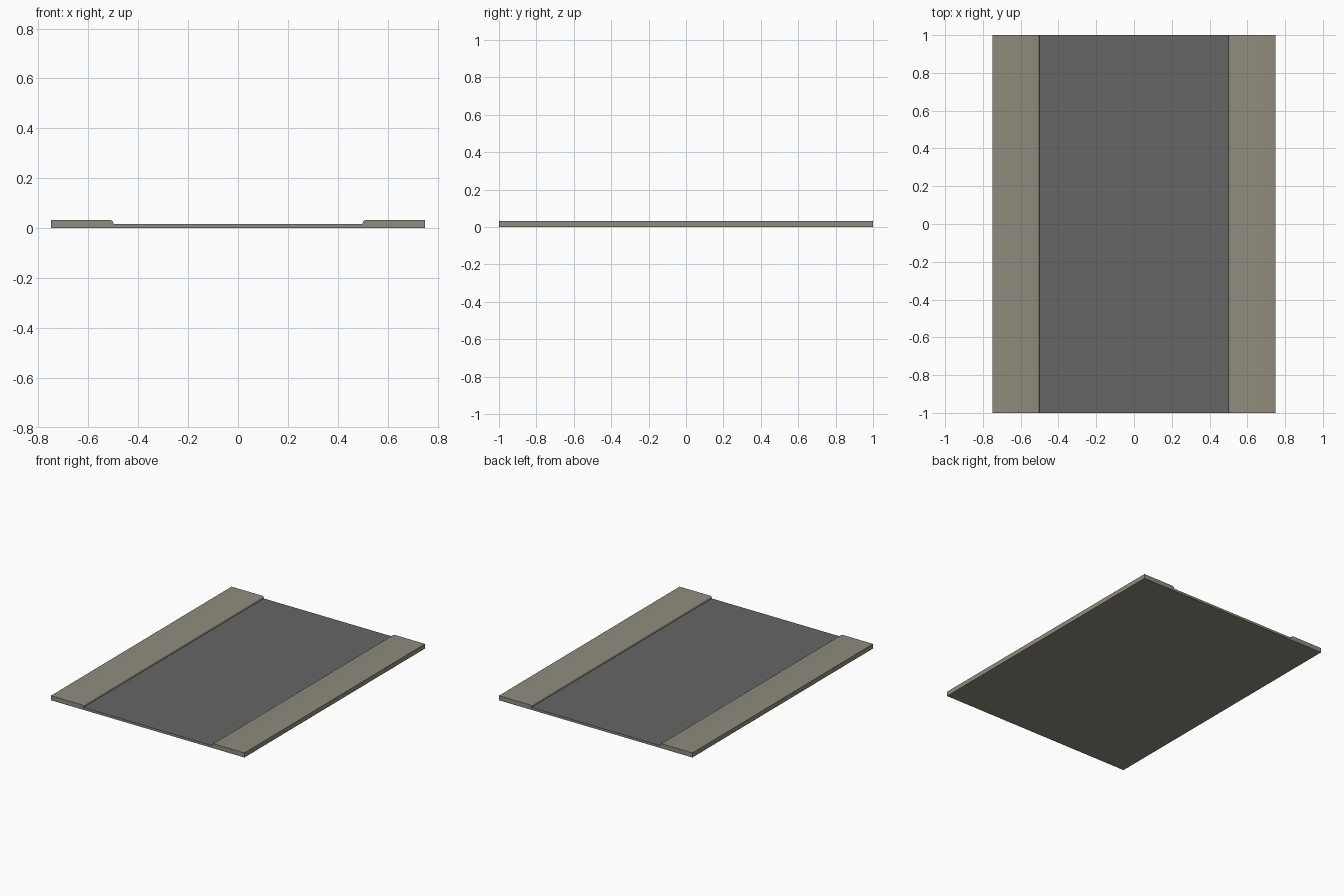
import bpy, bmesh, math

if "Cube" in bpy.data.objects:
    bpy.data.objects.remove(bpy.data.objects["Cube"])

def material(name, rgb):
    m = bpy.data.materials.new(name)
    m.diffuse_color = (*rgb, 1.0)
    m.use_nodes = True
    m.node_tree.nodes["Principled BSDF"].inputs["Base Color"].default_value = m.diffuse_color
    return m

concrete = material("warm grey concrete", (0.275, 0.258, 0.205))
asphalt = material("dark grey asphalt", (0.133, 0.133, 0.133))

HALF_W, HALF_L = 0.75, 1.0
ROAD_X, ROAD_Z, TOP_Z, R = 0.5, 0.016, 0.032, 0.012

# Right half of the cross-section: road edge, rounded kerb, pavement, base
half = [(ROAD_X, ROAD_Z)]
for i in range(5):
    a = math.pi / 2 * i / 4
    half.append((ROAD_X + R - R * math.cos(a), TOP_Z - R + R * math.sin(a)))
half += [(HALF_W, TOP_Z), (HALF_W, 0.0)]
profile = half + [(-x, z) for x, z in reversed(half)]

# Extrude the profile along the road
bm = bmesh.new()
face = bm.faces.new([bm.verts.new((x, -HALF_L, z)) for x, z in profile])
ext = bmesh.ops.extrude_face_region(bm, geom=[face])
verts = [g for g in ext["geom"] if isinstance(g, bmesh.types.BMVert)]
bmesh.ops.translate(bm, verts=verts, vec=(0, 2 * HALF_L, 0))
bmesh.ops.recalc_face_normals(bm, faces=bm.faces)

# Asphalt on the sunken carriageway top only
for f in bm.faces:
    c = f.calc_center_median()
    f.material_index = int(f.normal.z > 0.9 and abs(c.x) < 0.1)

mesh = bpy.data.meshes.new("road_segment")
bm.to_mesh(mesh)
bm.free()
mesh.materials.append(concrete)
mesh.materials.append(asphalt)
road = bpy.data.objects.new("road_segment", mesh)
bpy.context.collection.objects.link(road)

# Smooth the kerb rounding, keep other edges sharp
bpy.context.view_layer.objects.active = road
road.select_set(True)
bpy.ops.object.shade_smooth_by_angle(angle=math.radians(30))
